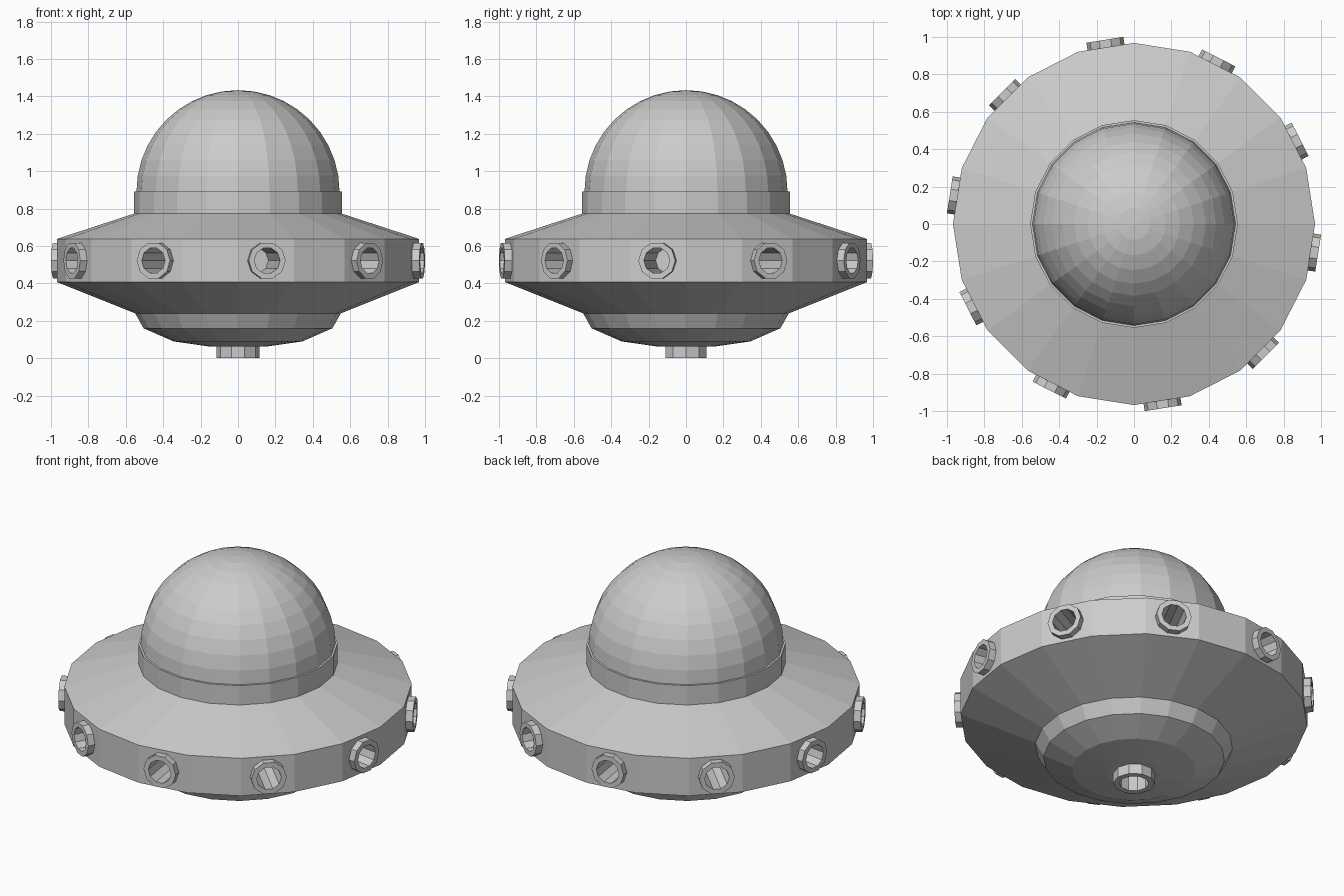
import bpy, bmesh
from math import sin, cos, pi, radians
from mathutils import Matrix

if "Cube" in bpy.data.objects:
    bpy.data.objects.remove(bpy.data.objects["Cube"])


def lathe(bm, profile, sides, matrix=Matrix()):
    """Revolve (radius, height) points round local z, with flat facets."""
    rings = []
    for r, z in profile:
        if r == 0:
            rings.append([bm.verts.new(matrix @ Matrix.Translation((0, 0, z)).translation)])
        else:
            rings.append([bm.verts.new(matrix @ Matrix.Translation(
                (r * cos(2 * pi * i / sides), r * sin(2 * pi * i / sides), z)).translation)
                for i in range(sides)])
    for a, b in zip(rings, rings[1:]):
        for i in range(sides):
            j = (i + 1) % sides
            loop = [a[i % len(a)], a[j % len(a)], b[j % len(b)], b[i % len(b)]]
            bm.faces.new(list(dict.fromkeys(loop)))


def finish(bm, name):
    bmesh.ops.recalc_face_normals(bm, faces=bm.faces)
    mesh = bpy.data.meshes.new(name)
    bm.to_mesh(mesh)
    bm.free()
    obj = bpy.data.objects.new(name, mesh)
    bpy.context.collection.objects.link(obj)
    return obj


def make(name, profile, sides, matrix=Matrix()):
    bm = bmesh.new()
    lathe(bm, profile, sides, matrix)
    return finish(bm, name)


def pipe(name, outer, inner, skirt, depth, matrix):
    """Short blind pipe whose rim is at local z = 0; also adds its hull cutter."""
    make(name, [(0, -depth), (inner, -depth), (inner, 0), (outer, 0), (outer, -skirt)], 10, matrix)
    mid = (outer + inner) / 2
    lathe(cutters, [(0, -depth - 0.01), (mid, -depth - 0.01), (mid, 0.02), (0, 0.02)], 10, matrix)


SIDES = 20
cutters = bmesh.new()

# Saucer hull with collar under the dome
hull = make("saucer_hull", [
    (0, 0.06), (0.15, 0.062), (0.345, 0.09), (0.505, 0.16), (0.55, 0.24),
    (0.968, 0.407), (0.968, 0.638), (0.555, 0.773), (0.555, 0.892), (0, 0.892)], SIDES)

# Dome
R = 0.543
make("dome", [(R, 0.85)] + [(R * cos(radians(9 * i)), 0.89 + R * sin(radians(9 * i)))
                            for i in range(10)] + [(0, 0.89 + R)], SIDES)

# Ten portholes on every other rim facet
for k in range(10):
    m = (Matrix.Rotation(radians(-81 + 36 * k), 4, 'Z')
         @ Matrix.Translation((0.997, 0, 0.522))
         @ Matrix.Rotation(pi / 2, 4, 'Y') @ Matrix.Rotation(pi / 2, 4, 'Z'))
    pipe(f"porthole_{k + 1}", 0.1, 0.07, 0.06, 0.4, m)

# Thruster nozzle underneath
pipe("bottom_nozzle", 0.116, 0.082, 0.09, 0.3, Matrix.Rotation(pi, 4, 'X'))

# Open the hull behind the pipes
cutter = finish(cutters, "pipe_cutters")
cutter.hide_render = True
cutter.hide_viewport = False
cutter.display_type = 'WIRE'
cut = hull.modifiers.new("pipe_holes", 'BOOLEAN')
cut.operation = 'DIFFERENCE'
cut.solver = 'EXACT'
cut.object = cutter
